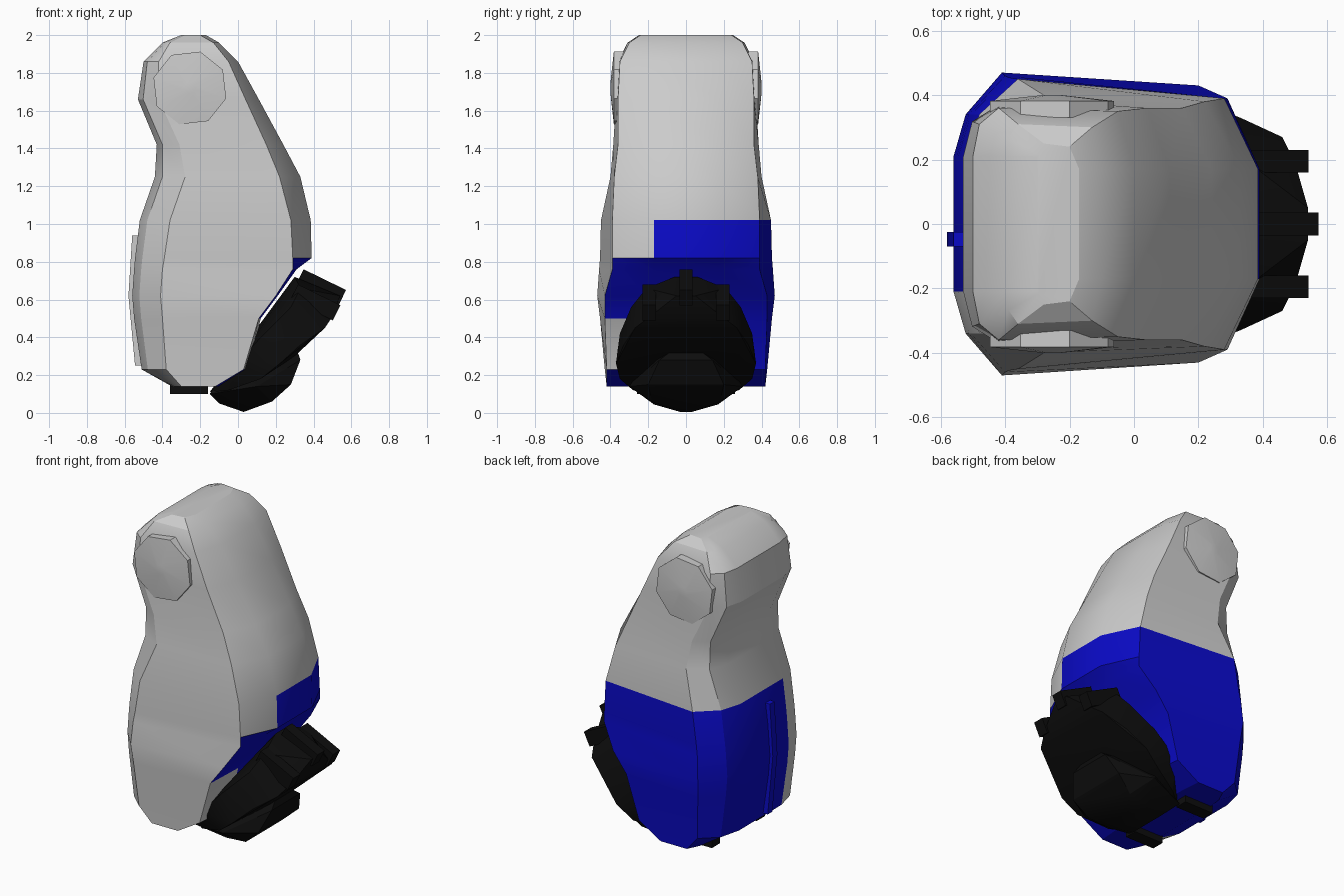
import bpy, bmesh, math
from mathutils import Vector

cube = bpy.data.objects.get("Cube")
if cube:
    bpy.data.objects.remove(cube, do_unlink=True)


def material(name, color):
    m = bpy.data.materials.new(name)
    m.use_nodes = True
    m.diffuse_color = color
    m.node_tree.nodes["Principled BSDF"].inputs["Base Color"].default_value = color
    return m


grey = material("light grey", (0.6, 0.6, 0.6, 1))
blue = material("deep blue", (0.003, 0.003, 0.57, 1))
black = material("black", (0.004, 0.004, 0.004, 1))


def finish(name, bm, mats, angle=25):
    bmesh.ops.recalc_face_normals(bm, faces=bm.faces)
    mesh = bpy.data.meshes.new(name)
    bm.to_mesh(mesh)
    bm.free()
    for m in mats:
        mesh.materials.append(m)
    ob = bpy.data.objects.new(name, mesh)
    bpy.context.collection.objects.link(ob)
    bpy.ops.object.select_all(action='DESELECT')
    ob.select_set(True)
    bpy.context.view_layer.objects.active = ob
    bpy.ops.object.shade_smooth_by_angle(angle=math.radians(angle))
    return ob


def loft(bm, sections):
    rings = [[bm.verts.new(p) for p in s] for s in sections]
    n = len(rings[0])
    for a, b in zip(rings, rings[1:]):
        for i in range(n):
            j = (i + 1) % n
            bm.faces.new((a[i], a[j], b[j], b[i]))
    bm.faces.new(rings[0])
    bm.faces.new(rings[-1])


# Body: stacked rings (z, back x, back corner x, front corner x, front x, widths)
SPLIT = 1.02
body_rings = [
    (0.14, -0.35, -0.30, -0.12, -0.10, 0.42, 0.42),
    (0.23, -0.51, -0.38, 0.03, 0.06, 0.43, 0.42),
    (0.50, -0.55, -0.40, 0.11, 0.12, 0.455, 0.43),
    (0.62, -0.56, -0.41, 0.20, 0.21, 0.47, 0.43),
    (0.76, -0.55, -0.40, 0.29, 0.31, 0.46, 0.39),
    (0.82, -0.545, -0.39, 0.29, 0.39, 0.455, 0.39),
    (SPLIT, -0.52, -0.36, 0.28, 0.385, 0.45, 0.39),
    (1.25, -0.44, -0.28, 0.22, 0.33, 0.40, 0.38),
    (1.42, -0.43, -0.31, 0.15, 0.24, 0.385, 0.36),
    (1.66, -0.53, -0.42, 0.04, 0.11, 0.37, 0.36),
    (1.86, -0.50, -0.42, -0.05, 0.0, 0.36, 0.35),
    (1.96, -0.40, -0.36, -0.13, -0.10, 0.31, 0.30),
    (2.00, -0.30, -0.28, -0.20, -0.17, 0.25, 0.24),
]


def body_section(z, x0, xc, xd, x1, w, w2):
    lip = x0 + 0.25 * (xc - x0)
    half = [(x0, 0.21), (lip, min(0.34, 0.86 * w)), (xc, w), (xd, w2), (x1, 0.17)]
    return [(x, y, z) for x, y in half] + [(x, -y, z) for x, y in reversed(half)]


bm = bmesh.new()
loft(bm, [body_section(*r) for r in body_rings])
bmesh.ops.recalc_face_normals(bm, faces=bm.faces)
for f in bm.faces:
    c, n = f.calc_center_median(), f.normal
    front_side = c.y < -0.18          # panels on the plain grey side
    underside = c.x > -0.3 and n.z < -0.3 and abs(n.y) < 0.8
    f.material_index = int(c.z < SPLIT and (not front_side or underside))
finish("body", bm, (grey, blue))

# Back rib: follows the curve of the back, grey on its front-facing side
bm = bmesh.new()
rib = [(0.25, -0.545), (0.62, -0.58), (0.94, -0.56)]
loft(bm, [[(x, -0.07, z), (x, -0.025, z), (x + 0.05, -0.025, z), (x + 0.05, -0.07, z)]
          for z, x in rib])
bmesh.ops.recalc_face_normals(bm, faces=bm.faces)
for f in bm.faces:
    f.material_index = 0 if f.normal.y < -0.5 else 1
finish("back_rib", bm, (grey, blue))

# Round side caps on the head, with a shallow point
for name, side in (("front_cap", -1), ("rear_cap", 1)):
    bm = bmesh.new()

    def cap_ring(radius, y):
        return [(-0.255 + radius * math.cos(a), side * y, 1.72 + radius * math.sin(a))
                for a in (math.radians(29 + 45 * i) for i in range(8))]
    loft(bm, [cap_ring(0.2, 0.33), cap_ring(0.2, 0.382), cap_ring(0.03, 0.4)])
    finish(name, bm, (grey,))


def hull(name, half_points):
    bm = bmesh.new()
    for x, y, z in half_points:
        for s in (-1, 1):
            bm.verts.new((x, s * y, z))
    res = bmesh.ops.convex_hull(bm, input=bm.verts)
    junk = [v for v in res["geom_interior"] if isinstance(v, bmesh.types.BMVert)]
    bmesh.ops.delete(bm, geom=junk, context='VERTS')
    finish(name, bm, (black,))


# Tilted black shell under the body, and its rounded nose
hull("shell", [
    (0.54, 0.05, 0.62), (0.30, 0.06, 0.72), (0.50, 0.19, 0.51), (0.33, 0.21, 0.66),
    (0.46, 0.27, 0.45), (0.28, 0.29, 0.56), (0.33, 0.33, 0.36), (0.14, 0.35, 0.42),
    (0.22, 0.37, 0.26), (0.0, 0.37, 0.27), (0.12, 0.35, 0.18), (-0.05, 0.28, 0.12),
    (0.30, 0.10, 0.30), (-0.15, 0.2, 0.11)])
hull("nose", [
    (0.31, 0.06, 0.34), (0.33, 0.14, 0.28), (0.28, 0.2, 0.15), (0.18, 0.18, 0.06),
    (0.03, 0.03, 0.005), (0.04, 0.17, 0.045), (-0.10, 0.12, 0.05), (-0.15, 0.22, 0.10),
    (0.1, 0.3, 0.14), (0.0, 0.2, 0.3)])


def block(name, center, size, tilt=0.0):
    bm = bmesh.new()
    bmesh.ops.create_cube(bm, size=1)
    bmesh.ops.scale(bm, vec=size, verts=bm.verts)
    ob = finish(name, bm, (black,))
    ob.location = center
    ob.rotation_euler.y = tilt


# Tread lugs along the top of the shell, and two lugs at the low end
tilt = math.radians(26)
block("lug_middle", (0.44, 0, 0.665), (0.25, 0.07, 0.09), tilt)
for side, label in ((-1, "front"), (1, "rear")):
    block("lug_" + label, (0.41, side * 0.195, 0.585), (0.25, 0.07, 0.09), tilt)
    block("low_lug_" + label, (-0.26, side * 0.22, 0.14), (0.2, 0.08, 0.08))
